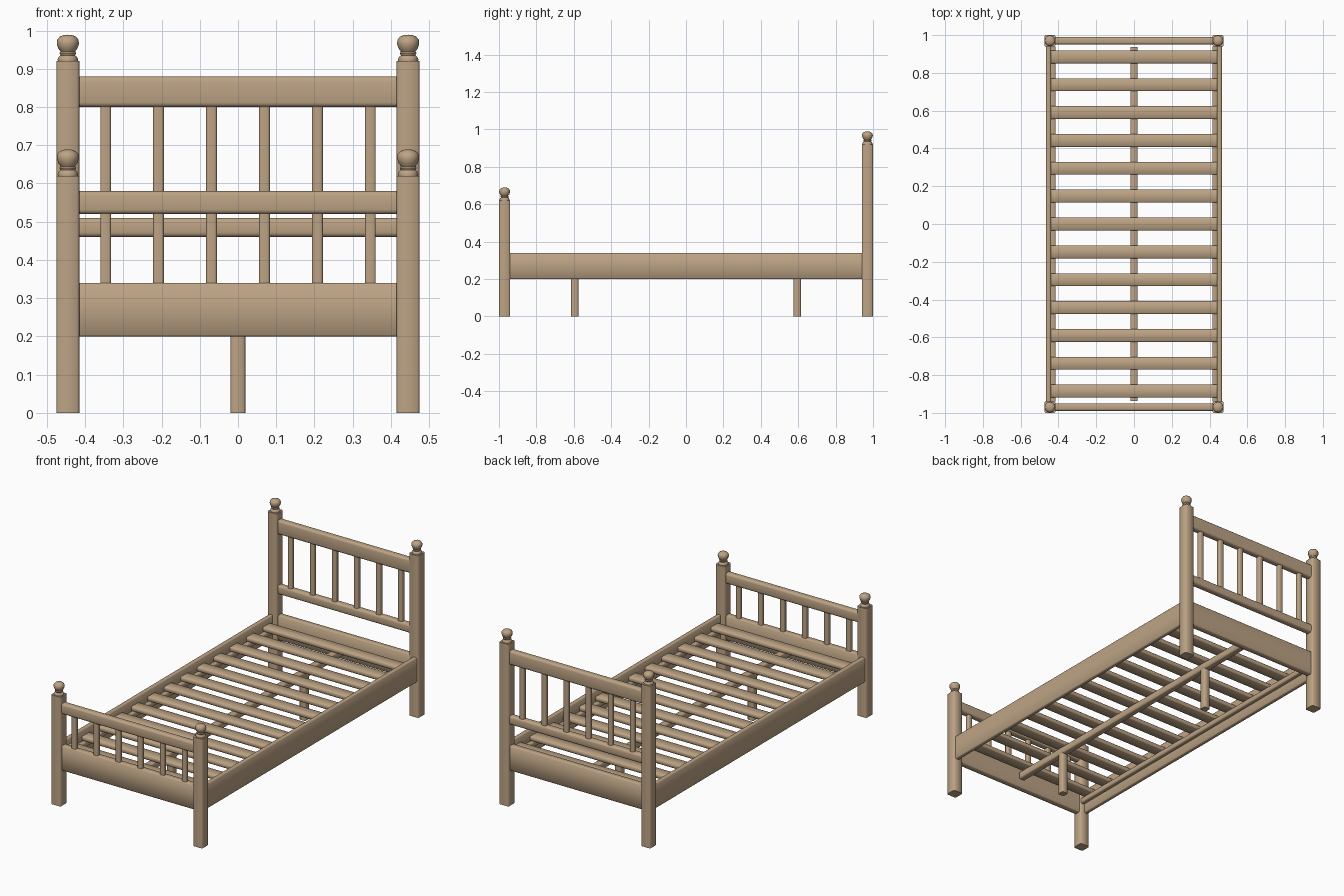
import bpy, bmesh, math

if "Cube" in bpy.data.objects:
    bpy.data.objects.remove(bpy.data.objects["Cube"])

wood = bpy.data.materials.new("light_wood")
wood.diffuse_color = (0.51, 0.37, 0.235, 1)
wood.use_nodes = True
wood.node_tree.nodes["Principled BSDF"].inputs["Base Color"].default_value = wood.diffuse_color


def finish(name, bm):
    mesh = bpy.data.meshes.new(name)
    bm.to_mesh(mesh)
    bm.free()
    mesh.materials.append(wood)
    ob = bpy.data.objects.new(name, mesh)
    bpy.context.collection.objects.link(ob)
    bpy.context.view_layer.objects.active = ob
    for o in bpy.context.selected_objects:
        o.select_set(False)
    ob.select_set(True)
    bpy.ops.object.shade_smooth_by_angle(angle=math.radians(50))
    return ob


def bar(name, x, y, z, axis, bevel=0.004, segments=1):
    """Box from (min, max) ranges, with the edges along one axis eased."""
    bm = bmesh.new()
    bmesh.ops.create_cube(bm, size=1)
    for v in bm.verts:
        v.co = [r[0] + (c + 0.5) * (r[1] - r[0]) for c, r in zip(v.co, (x, y, z))]
    long_edges = [e for e in bm.edges
                  if abs((e.verts[0].co - e.verts[1].co).normalized()[axis]) > 0.9]
    bmesh.ops.bevel(bm, geom=long_edges, offset=bevel, segments=segments,
                    profile=0.5, affect='EDGES')
    return finish(name, bm)


def around(c, w):
    return (c - w / 2, c + w / 2)


# Turned finial profile: radius, height above the post
FINIAL = [(0.0, -0.004), (0.025, -0.004), (0.027, 0.004), (0.024, 0.011),
          (0.019, 0.015), (0.022, 0.021), (0.019, 0.025), (0.025, 0.033),
          (0.029, 0.045), (0.028, 0.056), (0.021, 0.064), (0.012, 0.068),
          (0.0, 0.069)]


def finial(name, x, y, z):
    bm = bmesh.new()
    verts = [bm.verts.new((x + r, y, z + h)) for r, h in FINIAL]
    edges = [bm.edges.new(p) for p in zip(verts, verts[1:])]
    bmesh.ops.spin(bm, geom=verts + edges, cent=(x, y, 0), axis=(0, 0, 1),
                   angle=math.tau, steps=12)
    bmesh.ops.remove_doubles(bm, verts=bm.verts[:], dist=0.0001)
    bmesh.ops.recalc_face_normals(bm, faces=bm.faces[:])
    finish(name, bm)


INNER = (-0.417, 0.417)

# Headboard and footboard: post height, cross rails, spindle range
ends = {
    "headboard": (1, 0.92, [(0.80, 0.88), (0.46, 0.51)], (0.505, 0.805)),
    "footboard": (-1, 0.62, [(0.52, 0.58)], (0.335, 0.525)),
}
for name, (side, height, rails, spindles) in ends.items():
    y = side * 0.97
    for label, sx in (("left", -1), ("right", 1)):
        bar(f"{name}_{label}_post", around(sx * 0.445, 0.06), around(y, 0.06),
            (0, height), 2, 0.006)
        finial(f"{name}_{label}_finial", sx * 0.445, y, height)
    bar(f"{name}_lower_plank", INNER, around(y, 0.036), (0.20, 0.34), 0)
    for i, z in enumerate(rails):
        bar(f"{name}_rail_{i + 1}", INNER, around(y, 0.04), z, 0, 0.012, 3)
    for i in range(6):
        bar(f"{name}_spindle_{i + 1}", around((i - 2.5) * 0.1385, 0.028),
            around(y, 0.026), spindles, 2, 0.006, 2)

# Side rails with slat ledges on their inner faces
for label, sx in (("left", -1), ("right", 1)):
    bar(f"{label}_side_rail", around(sx * 0.4525, 0.025), (-0.942, 0.942),
        (0.20, 0.34), 1)
    bar(f"{label}_slat_ledge", around(sx * 0.428, 0.026), (-0.94, 0.94),
        (0.25, 0.28), 1)

# Mattress slats
for i in range(13):
    bar(f"slat_{i + 1}", (-0.442, 0.442), around((i - 6) * 0.1475, 0.068),
        (0.28, 0.305), 0)

# Centre beam and its legs
bar("centre_beam", around(0, 0.038), (-0.938, 0.938), (0.24, 0.28), 1)
for label, y in (("front", -0.595), ("back", 0.595)):
    bar(f"{label}_centre_leg", around(0, 0.038), around(y, 0.038), (0, 0.245), 2, 0.005)
